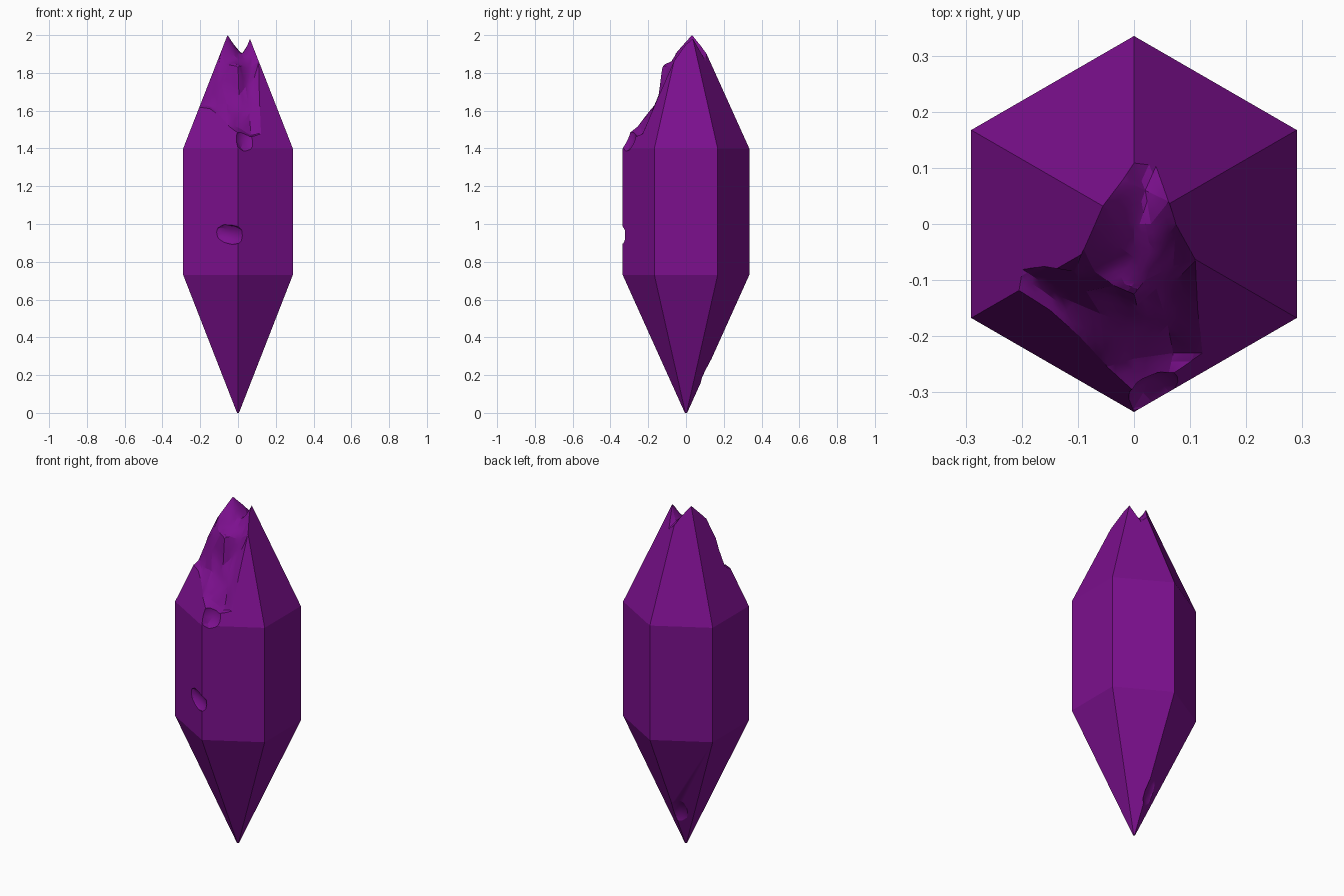
import bpy, bmesh, math, random
from mathutils import Vector, Matrix
from mathutils.geometry import delaunay_2d_cdt

if "Cube" in bpy.data.objects:
    bpy.data.objects.remove(bpy.data.objects["Cube"])

random.seed(4)
APOTHEM, RADIUS = 0.29, 0.335
LOW, HIGH, APEX = 0.73, 1.40, 2.14

purple = bpy.data.materials.new("deep purple")
purple.diffuse_color = (0.20, 0.005, 0.27, 1)
purple.use_nodes = True
purple.node_tree.nodes["Principled BSDF"].inputs["Base Color"].default_value = purple.diffuse_color


def add_object(name, bm):
    bmesh.ops.recalc_face_normals(bm, faces=bm.faces[:])
    mesh = bpy.data.meshes.new(name)
    bm.to_mesh(mesh)
    bm.free()
    mesh.materials.append(purple)
    ob = bpy.data.objects.new(name, mesh)
    bpy.context.collection.objects.link(ob)
    return ob


def tip_height(x, y):
    """Height of the unbroken upper pyramid."""
    d = max(abs(x), abs(x) * 0.5 + abs(y) * 0.866)
    return APEX - (APEX - HIGH) / APOTHEM * d


# Crystal body: hexagonal rings joined into a double-ended point
bm = bmesh.new()
rings = []
for r, z in [(0.006, 0), (RADIUS, LOW), (RADIUS, HIGH), (0.001, APEX)]:
    rings.append([bm.verts.new((r * math.sin(i * math.pi / 3),
                                r * math.cos(i * math.pi / 3), z)) for i in range(6)])
for a, b in zip(rings, rings[1:]):
    for i in range(6):
        j = (i + 1) % 6
        bm.faces.new((a[i], a[j], b[j], b[i]))
bm.faces.new(rings[0])
bm.faces.new(rings[-1])
crystal = add_object("crystal", bm)

# Broken tip: outline of the fracture seen from above, and its floor
outline = [(0, .11), (-.02, .08), (-.056, .032), (-.09, -.045), (-.105, -.085),
           (-.165, -.075), (-.20, -.08), (-.205, -.12), (-.15, -.155), (-.10, -.20),
           (-.05, -.255), (0, -.30), (.06, -.275), (.125, -.23), (.115, -.15),
           (.11, -.065), (.075, 0), (.062, .04), (.04, .105)]
floor = [(.02, .06, 1.895), (0, 0, 1.91), (.03, 0, 1.905), (-.04, -.03, 1.92),
         (0, -.06, 1.87), (.04, -.05, 1.87),
         (-.07, -.085, 1.85), (-.035, -.11, 1.85), (0, -.125, 1.85),
         (.02, -.10, 1.84), (.07, -.075, 1.83),
         (-.03, -.13, 1.70), (.005, -.145, 1.68), (.04, -.115, 1.72),
         (.075, -.10, 1.75), (-.085, -.12, 1.73),
         (-.06, -.16, 1.64), (0, -.18, 1.60), (.06, -.18, 1.58), (0, -.24, 1.51),
         (.07, -.23, 1.46), (-.13, -.13, 1.62), (-.17, -.10, 1.635)]
pts = [(x, y, tip_height(x, y) + 0.004) for x, y in outline] + floor
res = delaunay_2d_cdt([Vector(p[:2]) for p in pts], [], [list(range(len(outline)))], 1, 1e-5)
bm = bmesh.new()
verts = []
for co, orig in zip(res[0], res[3]):
    verts.append(bm.verts.new((co.x, co.y, pts[orig[0]][2])))
for f in res[2]:
    bm.faces.new([verts[i] for i in f])
bmesh.ops.subdivide_edges(bm, edges=bm.edges[:], cuts=2, use_grid_fill=True)
bmesh.ops.triangulate(bm, faces=bm.faces[:])
inner = [v for v in bm.verts if not v.is_boundary]
for _ in range(2):
    bmesh.ops.smooth_vert(bm, verts=inner, factor=0.4, use_axis_z=True)
top = bmesh.ops.extrude_face_region(bm, geom=bm.faces[:], use_keep_orig=True)
for v in [g for g in top["geom"] if isinstance(g, bmesh.types.BMVert)]:
    v.co.z = 2.5
cutters = [add_object("tip_fracture_cutter", bm)]


# Small chips: rough flattened lumps turned to lie along a face
def chip(name, loc, size, turn, tilt=0, roll=0):
    bm = bmesh.new()
    bmesh.ops.create_icosphere(bm, subdivisions=2, radius=1)
    for v in bm.verts:
        v.co *= random.uniform(0.93, 1.05)
    m = (Matrix.Translation(loc) @ Matrix.Rotation(math.radians(turn), 4, 'Z')
         @ Matrix.Rotation(math.radians(tilt), 4, 'X')
         @ Matrix.Rotation(math.radians(roll), 4, 'Y') @ Matrix.Diagonal((*size, 1)))
    bmesh.ops.transform(bm, matrix=m, verts=bm.verts)
    cutters.append(add_object(name, bm))


chip("middle_chip_cutter", (-.048, -.315, .945), (.095, .036, .055), -24, 0, 8)
chip("shoulder_chip_cutter", (.045, -.315, 1.45), (.07, .045, .075), 25, -20)
chip("lower_chip_cutter", (-.035, .112, .225), (.058, .036, .105), 25, -22)

# Carve the breaks
for c in cutters:
    c.hide_render = True
    c.hide_set(True)
    mod = crystal.modifiers.new(c.name, 'BOOLEAN')
    mod.operation, mod.solver, mod.object = 'DIFFERENCE', 'EXACT', c
bpy.context.view_layer.objects.active = crystal
crystal.select_set(True)
for mod in list(crystal.modifiers):
    bpy.ops.object.modifier_apply(modifier=mod.name)
for c in cutters:
    bpy.data.objects.remove(c)
bpy.ops.object.shade_smooth_by_angle(angle=math.radians(19))
